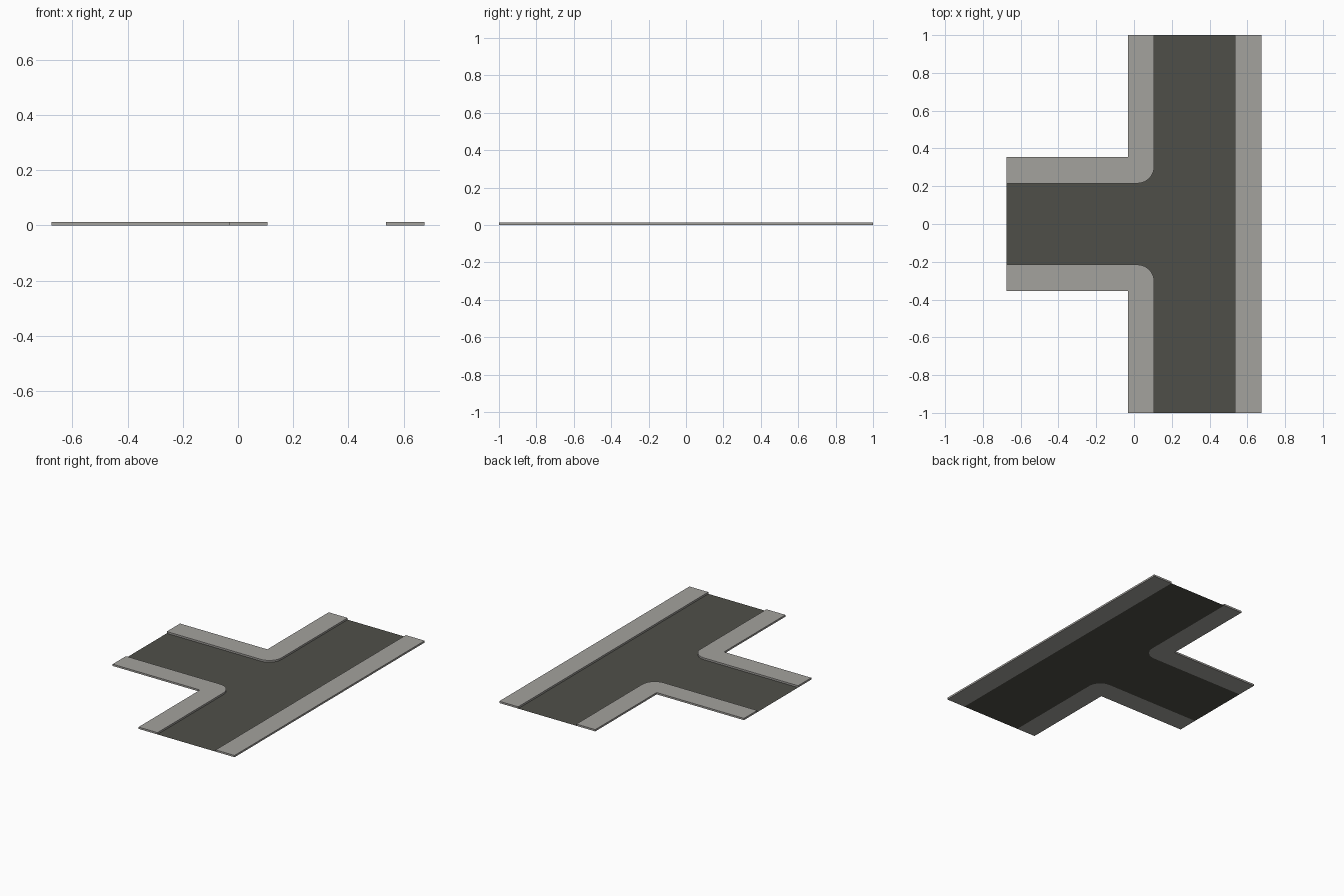
import bpy, bmesh, math

if "Cube" in bpy.data.objects:
    bpy.data.objects.remove(bpy.data.objects["Cube"])

ROAD_L, ROAD_R = 0.107, 0.536      # main road edges in x
SIDE = 0.215                       # half width of the side road
WALK = 0.139                       # pavement width
END_X, END_Y = 0.675, 1.0          # ends of the tile
HEIGHT, RADIUS, STEPS = 0.012, 0.09, 8


def material(name, rgb):
    m = bpy.data.materials.new(name)
    m.diffuse_color = (*rgb, 1)
    m.use_nodes = True
    m.node_tree.nodes["Principled BSDF"].inputs["Base Color"].default_value = m.diffuse_color
    return m


def flat_shape(name, outline, height, mat):
    """Fill an outline at z = 0 and, if height is given, raise it into a slab."""
    bm = bmesh.new()
    face = bm.faces.new([bm.verts.new((x, y, 0)) for x, y in outline])
    face.normal_update()
    if face.normal.z < 0:
        face.normal_flip()
    if height:
        base = bmesh.ops.extrude_face_region(bm, geom=[face], use_keep_orig=True)
        top = [v for v in base["geom"] if isinstance(v, bmesh.types.BMVert)]
        bmesh.ops.translate(bm, verts=top, vec=(0, 0, height))
        bmesh.ops.recalc_face_normals(bm, faces=bm.faces)
    bmesh.ops.triangulate(bm, faces=[f for f in bm.faces if len(f.verts) > 4])
    mesh = bpy.data.meshes.new(name)
    bm.to_mesh(mesh)
    bm.free()
    mesh.materials.append(mat)
    obj = bpy.data.objects.new(name, mesh)
    bpy.context.collection.objects.link(obj)
    return obj


asphalt = material("asphalt", (0.078, 0.078, 0.066))
paving = material("paving", (0.37, 0.36, 0.34))

# Rounded kerb, from the side road end to the main road end
cx, cy = ROAD_L - RADIUS, SIDE + RADIUS
kerb = [(-END_X, SIDE)]
for i in range(STEPS + 1):
    a = math.radians(-90 + 90 * i / STEPS)
    kerb.append((cx + RADIUS * math.cos(a), cy + RADIUS * math.sin(a)))
kerb.append((ROAD_L, END_Y))

# Road surface
road = kerb + [(ROAD_R, END_Y), (ROAD_R, -END_Y)]
road += [(x, -y) for x, y in reversed(kerb)]
flat_shape("road", road, 0, asphalt)

# Two corner pavements, mirrored across the side road
for name, s in (("back_corner_pavement", 1), ("front_corner_pavement", -1)):
    outer = [(ROAD_L - WALK, END_Y), (ROAD_L - WALK, SIDE + WALK), (-END_X, SIDE + WALK)]
    flat_shape(name, [(x, s * y) for x, y in kerb + outer], HEIGHT, paving)

# Straight pavement along the far side
flat_shape("straight_pavement", [(ROAD_R, -END_Y), (END_X, -END_Y),
                                 (END_X, END_Y), (ROAD_R, END_Y)], HEIGHT, paving)
